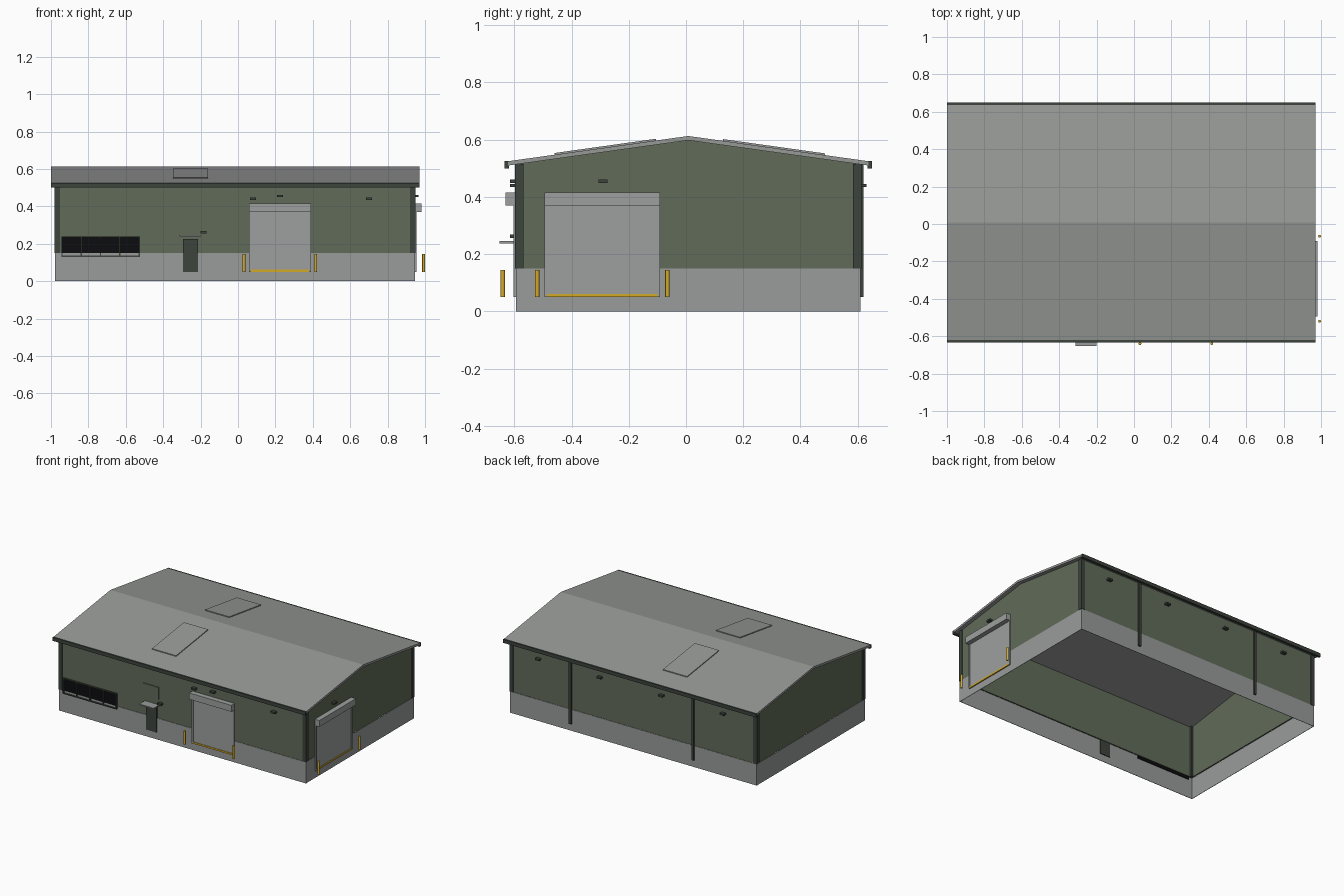
import bpy
import bmesh
import math

if "Cube" in bpy.data.objects:
    bpy.data.objects.remove(bpy.data.objects["Cube"], do_unlink=True)


def material(name, r, g, b):
    m = bpy.data.materials.new(name)
    m.use_nodes = True
    m.diffuse_color = (r, g, b, 1)
    bsdf = m.node_tree.nodes["Principled BSDF"]
    bsdf.inputs["Base Color"].default_value = (r, g, b, 1)
    bsdf.inputs["Roughness"].default_value = 0.8
    return m


GREEN = material("wall_green", 0.12, 0.147, 0.1)
GREY = material("concrete_grey", 0.32, 0.33, 0.33)
ROOF = material("roof_grey", 0.31, 0.32, 0.31)
DOOR = material("shutter_grey", 0.34, 0.35, 0.35)
DARK = material("trim_dark_green", 0.045, 0.056, 0.046)
YELLOW = material("safety_yellow", 0.65, 0.4, 0.02)
BLACK = material("window_black", 0.004, 0.004, 0.005)

# Building outline
X0, X1, Y0, Y1 = -0.978, 0.945, -0.594, 0.61
RIDGE_Y, RIDGE_Z, SLOPE = 0.008, 0.613, 0.14
ROOF_T, BASE_H = 0.015, 0.15


def roof_z(y):
    return RIDGE_Z - SLOPE * abs(y - RIDGE_Y)


def make(name, verts, faces, mat):
    me = bpy.data.meshes.new(name)
    me.from_pydata(verts, [], faces)
    bm = bmesh.new()
    bm.from_mesh(me)
    bmesh.ops.recalc_face_normals(bm, faces=bm.faces)
    bm.to_mesh(me)
    bm.free()
    me.materials.append(mat)
    ob = bpy.data.objects.new(name, me)
    bpy.context.collection.objects.link(ob)
    return ob


def extrude_x(name, profile, xa, xb, mat):
    """Extrude a (y, z) outline along x."""
    n = len(profile)
    verts = [(x, y, z) for x in (xa, xb) for y, z in profile]
    faces = [(i, (i + 1) % n, n + (i + 1) % n, n + i) for i in range(n)]
    faces += [tuple(range(n)), tuple(range(n, 2 * n))]
    return make(name, verts, faces, mat)


def box(name, xa, xb, ya, yb, za, zb, mat):
    return extrude_x(name, [(ya, za), (yb, za), (yb, zb), (ya, zb)], xa, xb, mat)


def wall_box(name, side, ua, ub, za, zb, da, db, mat):
    """Box on a wall: u runs along the wall, d is the distance outward."""
    if side == "front":
        return box(name, ua, ub, Y0 - db, Y0 - da, za, zb, mat)
    if side == "back":
        return box(name, ua, ub, Y1 + da, Y1 + db, za, zb, mat)
    return box(name, X1 + da, X1 + db, ua, ub, za, zb, mat)


def thicken(ob, t):
    mod = ob.modifiers.new("thickness", "SOLIDIFY")
    mod.thickness = t
    mod.offset = -1


# Concrete base: an open ring
corners = [(X0, Y0), (X1, Y0), (X1, Y1), (X0, Y1)]
ring = [(x, y, z) for z in (0, BASE_H) for x, y in corners]
sides = [(i, (i + 1) % 4, 4 + (i + 1) % 4, 4 + i) for i in range(4)]
thicken(make("concrete_base", ring, sides, GREY), 0.004)

# Green walls with gable ends, open below
s = 0.003
xa, xb, ya, yb = X0 + s, X1 - s, Y0 + s, Y1 - s
eave, peak = roof_z(yb) - ROOF_T, RIDGE_Z - ROOF_T
wall_verts = [(x, y, z) for x in (xa, xb) for y, z in
              [(ya, BASE_H), (yb, BASE_H), (yb, eave), (RIDGE_Y, peak), (ya, eave)]]
wall_faces = [(0, 4, 3, 2, 1), (5, 6, 7, 8, 9), (0, 5, 9, 4), (1, 2, 7, 6)]
walls = make("walls", wall_verts, wall_faces, GREEN)
thicken(walls, 0.012)

# Gable roof slab
RX0, RX1, RY0, RY1 = -1.0, 0.97, -0.622, 0.638
ends = [RY0, RIDGE_Y, RY1]
profile = [(y, roof_z(y)) for y in ends]
profile += [(y, roof_z(y) - ROOF_T) for y in reversed(ends)]
extrude_x("roof", profile, RX0, RX1, ROOF)

# Roof panels lying on each slope
for name, pa, pb in (("front", -0.46, -0.105), ("back", 0.13, 0.485)):
    outline = [(pa, roof_z(pa)), (pb, roof_z(pb)),
               (pb, roof_z(pb) + 0.006), (pa, roof_z(pa) + 0.006)]
    extrude_x("roof_panel_" + name, outline, -0.348, -0.16, ROOF)

# Gutters
box("gutter_front", RX0, RX1, RY0 - 0.012, RY0 + 0.004, 0.5, 0.525, DARK)
box("gutter_back", RX0, RX1, RY1 - 0.004, RY1 + 0.012, 0.5, 0.525, DARK)

# Corner trims
w, p = 0.026, 0.003
for nx, xs in (("left", (X1 - w, X1 + p)), ("right", (X0 - p, X0 + w))):
    for ny, ys in (("front", (Y0 - p, Y0 + w)), ("back", (Y1 - w, Y1 + p))):
        box(f"corner_trim_{ny}_{nx}", *xs, *ys, BASE_H, 0.515, DARK)

# Downpipes on the back
for i, x in enumerate((-0.485, 0.47)):
    wall_box(f"downpipe_{i}", "back", x - 0.009, x + 0.009, 0.05, 0.515, 0, 0.011, DARK)


# Roller doors with header, tracks, safety edge and bollards
def roller_door(side, ua, ub, bollards, bollard_d):
    n = side + "_roller_"
    wall_box(n + "door", side, ua, ub, 0.05, 0.38, 0, 0.004, DOOR)
    wall_box(n + "header", side, ua, ub, 0.37, 0.415, 0, 0.036, DOOR)
    for k, u in enumerate((ua, ub - 0.01)):
        wall_box(f"{n}track_{k}", side, u, u + 0.01, 0.05, 0.37, 0, 0.009, DOOR)
    wall_box(n + "safety_edge", side, ua + 0.01, ub - 0.01, 0.05, 0.061, 0, 0.008, YELLOW)
    for k, u in enumerate(bollards):
        x, y = (u, Y0 - bollard_d) if side == "front" else (X1 + bollard_d, u)
        bpy.ops.mesh.primitive_cylinder_add(
            vertices=12, radius=0.0075, depth=0.095, location=(x, y, 0.0975))
        ob = bpy.context.object
        ob.name = f"{side}_bollard_{k}"
        ob.data.materials.append(YELLOW)
        bpy.ops.object.shade_smooth_by_angle(angle=math.radians(40))


roller_door("front", 0.06, 0.39, (0.032, 0.416), 0.046)
roller_door("side", -0.495, -0.09, (-0.52, -0.065), 0.047)

# Entrance door, canopy and wall panel
wall_box("entrance_door", "front", -0.295, -0.215, 0.05, 0.225, -0.008, 0.006, DARK)
wall_box("entrance_canopy", "front", -0.312, -0.2, 0.238, 0.246, -0.003, 0.058, GREY)
wall_box("wall_panel", "front", -0.325, -0.2, 0.285, 0.37, -0.004, 0.003, GREEN)

# Window strip: glass, frame rails and mullions
WX0, WX1, WZ0, WZ1, PANES = -0.945, -0.525, 0.13, 0.24, 4
wall_box("window_glass", "front", WX0, WX1, WZ0, WZ1, -0.008, -0.001, BLACK)
for name, z in (("bottom", WZ0), ("top", WZ1 - 0.007)):
    wall_box(f"window_rail_{name}", "front", WX0, WX1, z, z + 0.007, -0.004, 0.008, DARK)
for i in range(PANES + 1):
    x = WX0 + (WX1 - WX0 - 0.007) * i / PANES
    wall_box(f"window_mullion_{i}", "front", x, x + 0.007, WZ0, WZ1, -0.004, 0.008, DARK)

# Wall lamps
lamps = [("front", 0.08, 0.44), ("front", 0.225, 0.455), ("front", 0.7, 0.44),
         ("front", -0.185, 0.262), ("side", -0.29, 0.455)]
lamps += [("back", u, 0.44) for u in (-0.72, -0.24, 0.24, 0.72)]
for i, (side, u, z) in enumerate(lamps):
    wall_box(f"wall_lamp_{i}", side, u - 0.016, u + 0.016, z - 0.006, z + 0.006,
             -0.004, 0.021, DARK)
